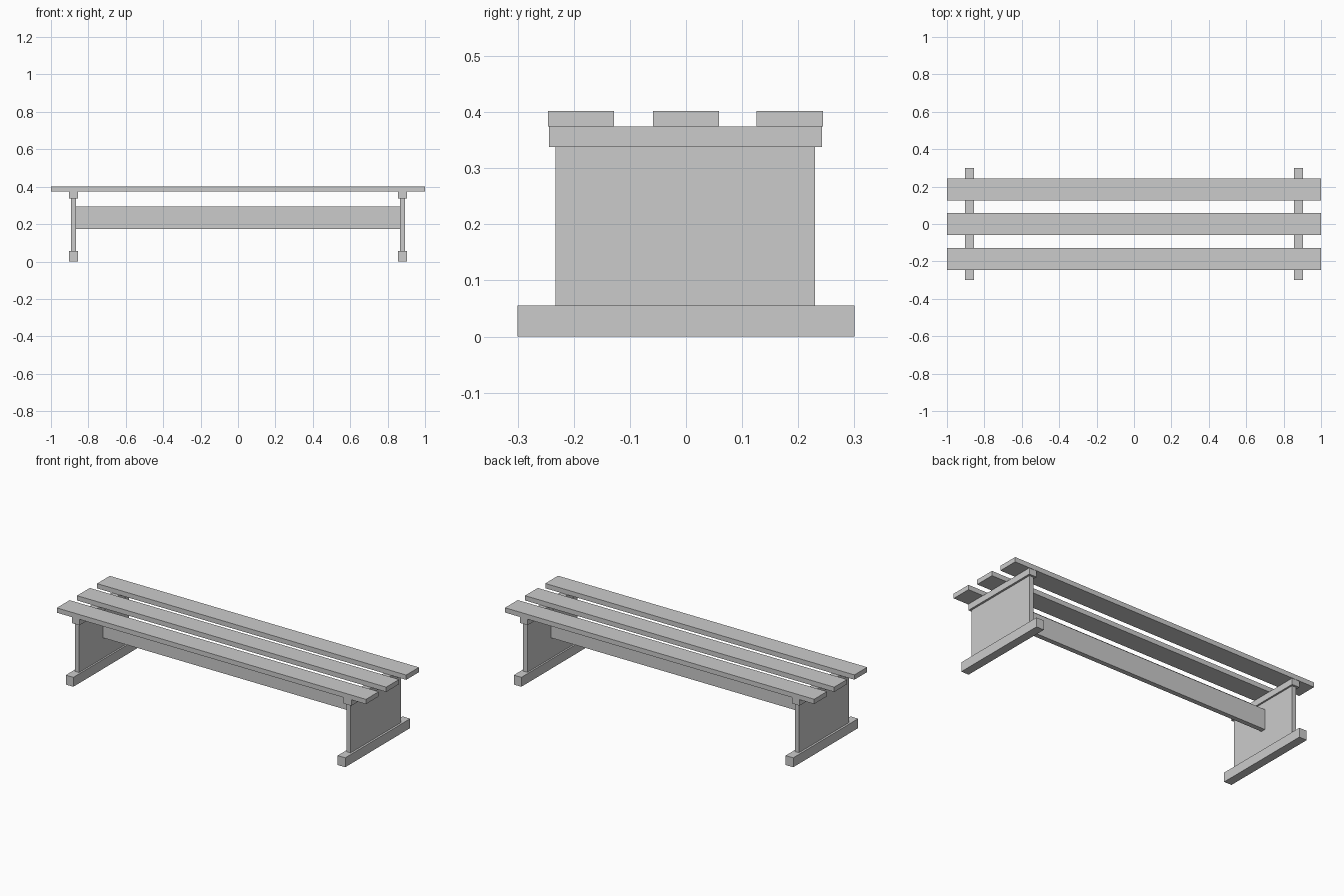
import bpy

cube = bpy.data.objects.get("Cube")
if cube:
    bpy.data.objects.remove(cube, do_unlink=True)

# Single plain grey for the whole bench
grey = bpy.data.materials.new("plain grey")
grey.use_nodes = True
colour = (0.6, 0.6, 0.6, 1)
grey.diffuse_color = colour
grey.node_tree.nodes["Principled BSDF"].inputs["Base Color"].default_value = colour


def board(name, x, y, z):
    """Box spanning the (low, high) range on each axis."""
    spans = (x, y, z)
    bpy.ops.mesh.primitive_cube_add(size=1, location=[(a + b) / 2 for a, b in spans])
    obj = bpy.context.object
    obj.name = name
    obj.scale = [b - a for a, b in spans]
    bpy.ops.object.transform_apply(location=False, rotation=False, scale=True)
    obj.data.materials.append(grey)
    return obj


# Seat slats
for name, y in (("front", -0.187), ("middle", 0), ("back", 0.185)):
    board(name + "_seat_slat", (-1, 1), (y - 0.059, y + 0.059), (0.374, 0.402))

# End supports: foot, upright panel and top bearer on each side
for side, s in (("left", 1), ("right", -1)):
    wide = sorted((s * 0.855, s * 0.904))
    thin = sorted((s * 0.865, s * 0.892))
    board(side + "_foot", wide, (-0.3, 0.3), (0, 0.055))
    board(side + "_leg_panel", thin, (-0.233, 0.23), (0.055, 0.338))
    board(side + "_top_bearer", wide, (-0.244, 0.242), (0.338, 0.374))

# Long stretcher between the panels
board("stretcher", (-0.865, 0.865), (-0.014, 0.014), (0.175, 0.293))
